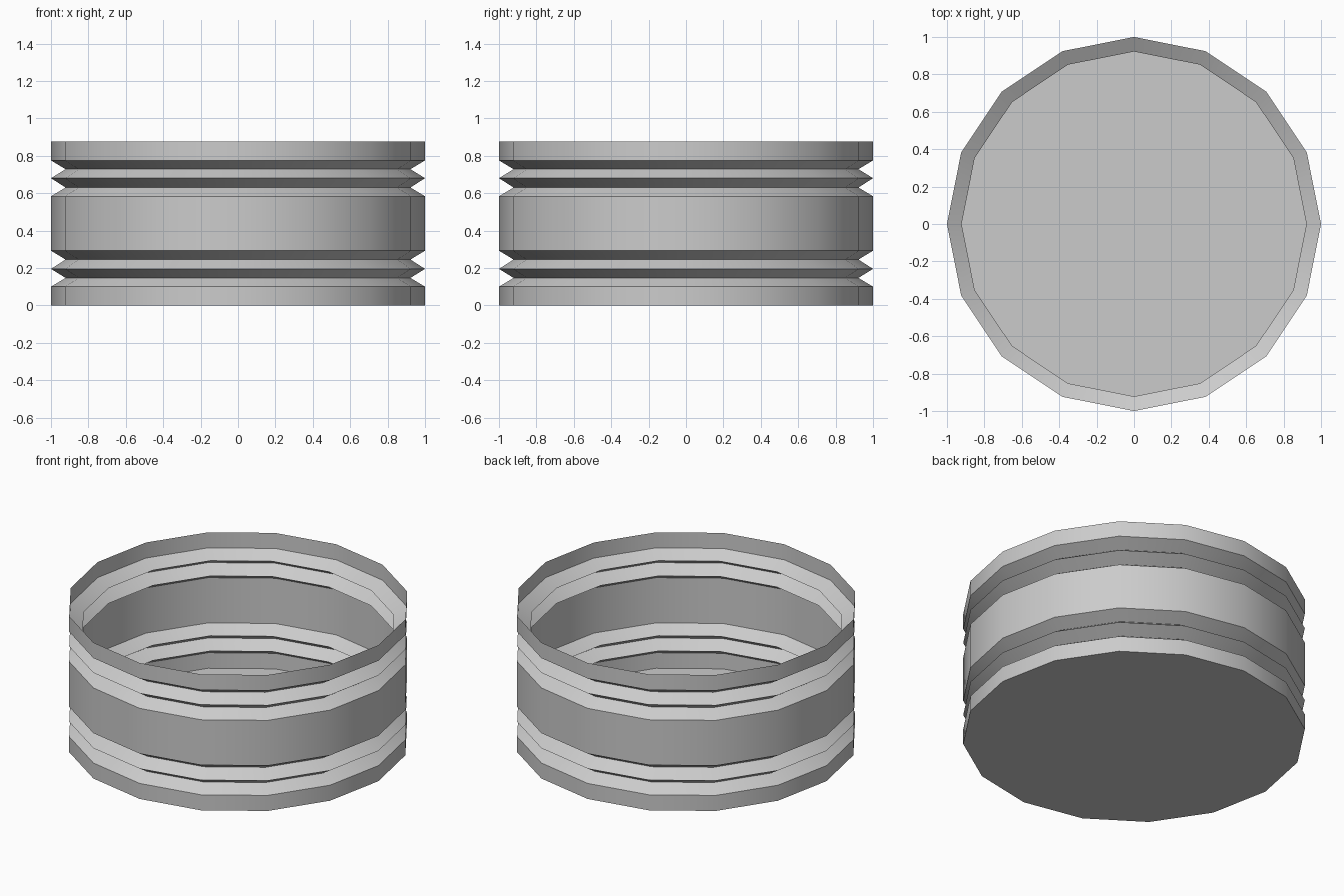
import bpy, bmesh
from math import cos, sin, tau, radians

if "Cube" in bpy.data.objects:
    bpy.data.objects.remove(bpy.data.objects["Cube"])

SIDES = 16
R, G = 1.0, 0.922   # outer radius, groove radius

# wall profile (radius, height): a double V groove below and above a plain band
profile = [(R, 0.0), (R, 0.10), (G, 0.147), (R, 0.195), (G, 0.245), (R, 0.292),
           (R, 0.583), (G, 0.63), (R, 0.68), (G, 0.728), (R, 0.775), (R, 0.875)]

bm = bmesh.new()
rings = [[bm.verts.new((r * cos(tau * i / SIDES), r * sin(tau * i / SIDES), z))
          for i in range(SIDES)] for r, z in profile]

# thin wall, open at the top
for low, high in zip(rings, rings[1:]):
    for i in range(SIDES):
        j = (i + 1) % SIDES
        bm.faces.new((low[i], low[j], high[j], high[i]))

# closed floor
bm.faces.new(list(reversed(rings[0])))

mesh = bpy.data.meshes.new("grooved_drum")
bm.to_mesh(mesh)
bm.free()
drum = bpy.data.objects.new("grooved_drum", mesh)
bpy.context.collection.objects.link(drum)

# smooth around the wall, sharp at the grooves and floor
bpy.context.view_layer.objects.active = drum
drum.select_set(True)
bpy.ops.object.shade_smooth_by_angle(angle=radians(30))
